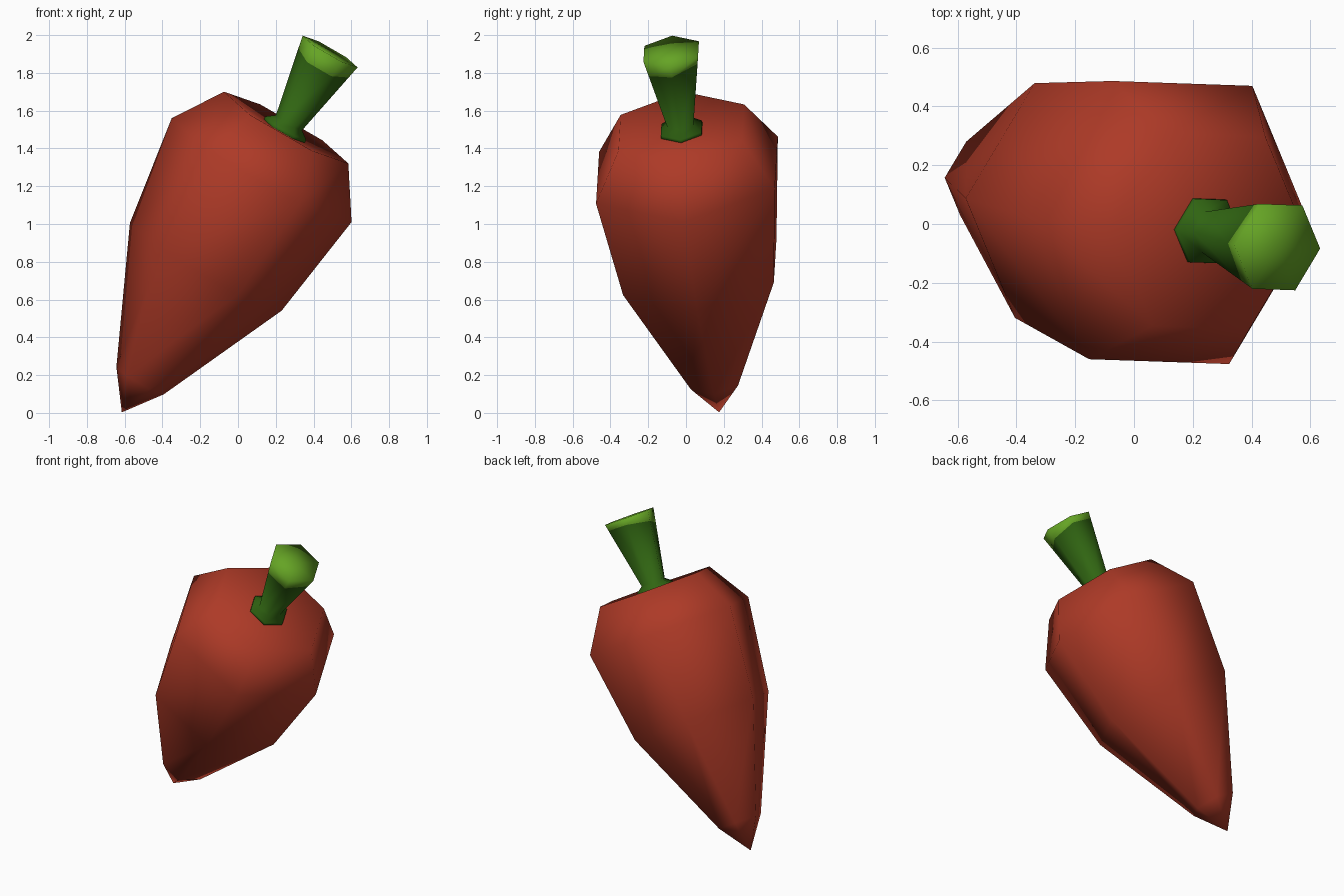
import bpy, bmesh, math
from mathutils import Vector

if "Cube" in bpy.data.objects:
    bpy.data.objects.remove(bpy.data.objects["Cube"])

# Shared tilted axis of the pepper
ORIGIN = Vector((0.125, 0.005, 1.285))
N = Vector((0.5, -0.115, 0.866)).normalized()
U = Vector((0.866, -0.03, -0.5)).normalized()
V = N.cross(U)


def material(name, color):
    m = bpy.data.materials.new(name)
    m.diffuse_color = (*color, 1)
    m.use_nodes = True
    m.node_tree.nodes["Principled BSDF"].inputs["Base Color"].default_value = m.diffuse_color
    return m


def lathe(bm, profile, sides=6):
    """Skin (distance, radius) rings along the axis; radius 0 makes a point."""
    rings = []
    for d, r in profile:
        c = ORIGIN + N * d
        if r == 0:
            rings.append([bm.verts.new(c)] * sides)
        else:
            angles = [2 * math.pi * i / sides for i in range(sides)]
            rings.append([bm.verts.new(c + U * r * math.cos(a) + V * r * math.sin(a))
                          for a in angles])
    for a, b in zip(rings, rings[1:]):
        for i in range(sides):
            j = (i + 1) % sides
            quad = list(dict.fromkeys([a[i], a[j], b[j], b[i]]))
            bm.faces.new(quad)
    return rings


def finish(bm, name, mats):
    bmesh.ops.recalc_face_normals(bm, faces=bm.faces)
    for f in bm.faces:
        f.smooth = True
    me = bpy.data.meshes.new(name)
    bm.to_mesh(me)
    bm.free()
    for m in mats:
        me.materials.append(m)
    ob = bpy.data.objects.new(name, me)
    bpy.context.collection.objects.link(ob)
    return ob


red = material("pepper_red", (0.42, 0.042, 0.02))
dark_green = material("stem_dark_green", (0.03, 0.13, 0.006))
light_green = material("stem_light_green", (0.13, 0.37, 0.018))

# Pepper body: pointed tip, broad shoulder, slightly dished top
bm = bmesh.new()
lathe(bm, [(-1.49, 0), (-1.295, 0.145), (-0.595, 0.464), (0, 0.55),
           (0.262, 0.38), (0.23, 0)])
finish(bm, "pepper_body", [red])

# Stem: flared foot, narrow neck, wide cut end
bm = bmesh.new()
lathe(bm, [(0.2, 0), (0.235, 0.125), (0.258, 0.125), (0.292, 0.08),
           (0.73, 0.168), (0.73, 0)])

# Pale cut end reaches further down the front of the stem
cut = ORIGIN + N * 0.66
normal = (N - V * 0.2).normalized()
bmesh.ops.bisect_plane(bm, geom=bm.verts[:] + bm.edges[:] + bm.faces[:],
                       plane_co=cut, plane_no=normal)
for f in bm.faces:
    f.material_index = int((f.calc_center_median() - cut).dot(normal) > 0)
finish(bm, "stem", [dark_green, light_green])
